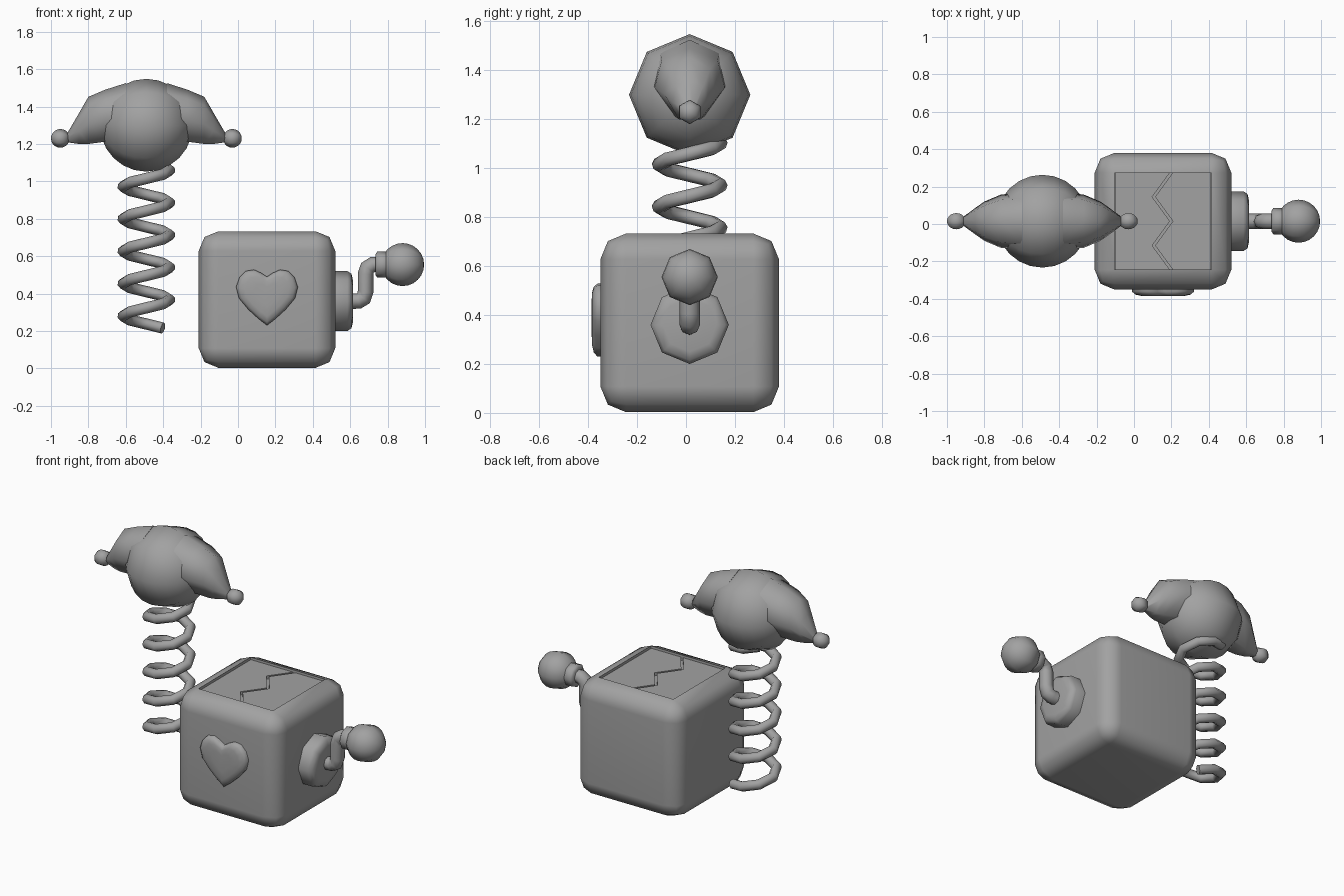
import bpy, bmesh
from math import sin, cos, pi, radians

cube = bpy.data.objects.get("Cube")
if cube:
    bpy.data.objects.remove(cube, do_unlink=True)

GREY = (0.36, 0.36, 0.36, 1)
grey = bpy.data.materials.new("plain_grey")
grey.use_nodes = True
grey.diffuse_color = GREY
grey.node_tree.nodes["Principled BSDF"].inputs["Base Color"].default_value = GREY

CY = 0.015                      # shared depth of all the parts
HEAD_X, HEAD_Z = -0.49, 1.3


def select(ob):
    bpy.ops.object.select_all(action="DESELECT")
    ob.select_set(True)
    bpy.context.view_layer.objects.active = ob


def finish(name, bm, angle=60):
    bmesh.ops.recalc_face_normals(bm, faces=bm.faces)
    mesh = bpy.data.meshes.new(name)
    bm.to_mesh(mesh)
    bm.free()
    mesh.materials.append(grey)
    ob = bpy.data.objects.new(name, mesh)
    bpy.context.collection.objects.link(ob)
    select(ob)
    bpy.ops.object.shade_smooth_by_angle(angle=radians(angle))
    return ob


def loft(name, rings, angle=60):
    """Skin a list of equally sized vertex rings and cap both ends."""
    bm = bmesh.new()
    rows = [[bm.verts.new(p) for p in ring] for ring in rings]
    for a, b in zip(rows, rows[1:]):
        for i in range(len(a)):
            j = (i + 1) % len(a)
            bm.faces.new((a[i], a[j], b[j], b[i]))
    bm.faces.new(rows[0])
    bm.faces.new(rows[-1])
    bmesh.ops.remove_doubles(bm, verts=bm.verts, dist=1e-5)
    return finish(name, bm, angle)


def turned(name, profile, z, sides=8):
    """Turn (x, radius) points about a line parallel to x."""
    angles = [2 * pi * i / sides for i in range(sides)]
    return loft(name, [[(x, CY + r * sin(a), z + r * cos(a)) for a in angles]
                       for x, r in profile])


def ball(name, x, z, r, sides=8, steps=12):
    arc = [pi * i / steps for i in range(steps + 1)]
    return turned(name, [(x - r * cos(a), r * sin(a)) for a in arc], z, sides)


def tube(name, points, radius):
    curve = bpy.data.curves.new(name, "CURVE")
    curve.dimensions = "3D"
    curve.bevel_depth = radius
    curve.bevel_resolution = 2
    curve.use_fill_caps = True
    spline = curve.splines.new("POLY")
    spline.points.add(len(points) - 1)
    for point, co in zip(spline.points, points):
        point.co = (*co, 1)
    curve.materials.append(grey)
    ob = bpy.data.objects.new(name, curve)
    bpy.context.collection.objects.link(ob)
    select(ob)
    bpy.ops.object.convert(target="MESH")
    bpy.ops.object.shade_smooth_by_angle(angle=radians(70))


# Rounded box with a sunken opening in its top
SIDE, BX, LID = 0.73, 0.155, 0.26
bm = bmesh.new()
bmesh.ops.create_cube(bm, size=SIDE)
bmesh.ops.bevel(bm, geom=bm.edges[:], offset=SIDE / 2 - LID, segments=2,
                profile=0.5, affect="EDGES")
bmesh.ops.translate(bm, verts=bm.verts, vec=(BX, CY, SIDE / 2 + 0.003))
top = max(bm.faces, key=lambda f: f.calc_center_median().z)
bmesh.ops.inset_individual(bm, faces=[top], thickness=0.002)
bmesh.ops.inset_individual(bm, faces=[top], thickness=0.0005, depth=-0.035)
box = finish("box", bm)
box.modifiers.new("even_shading", "WEIGHTED_NORMAL").keep_sharp = True

# Two lid halves that meet in a zigzag crack
for name, s in (("lid_left", 1), ("lid_right", -1)):
    edge = [(BX + (0.045 if i % 2 == 0 else -0.05) + s * 0.008,
             CY + LID * (i / 2 - 1)) for i in range(5)]
    far = BX + s * (LID - 0.003)
    outline = edge + [(far, CY + LID), (far, CY - LID)]
    loft(name, [[(x, y, z) for x, y in outline] for z in (0.69, 0.718)], 30)

# Puffed heart on the front
half = [(0, 0.09), (0.03, 0.11), (0.07, 0.128), (0.115, 0.12), (0.148, 0.085),
        (0.165, 0.035), (0.15, -0.025), (0.1, -0.085), (0.045, -0.135), (0, -0.17)]
heart = half + [(-x, z) for x, z in half[-2:0:-1]]
loft("heart", [[(BX + x * s, y, 0.4 + z * s) for x, z in heart]
               for y, s in ((-0.33, 1), (-0.362, 1), (-0.377, 0.9), (-0.384, 0.72),
                            (-0.386, 0.4))])

# Crank: hub, bent arm, collar and knob
turned("crank_hub", [(0.5, 0.16), (0.585, 0.16), (0.607, 0.145), (0.615, 0.11)], 0.36)
tube("crank_arm", [(x, CY, z) for x, z in
                   ((0.58, 0.36), (0.645, 0.36), (0.672, 0.375), (0.682, 0.41),
                    (0.682, 0.505), (0.692, 0.538), (0.72, 0.555), (0.77, 0.555))], 0.042)
turned("crank_collar", [(0.735, 0.055), (0.745, 0.07), (0.8, 0.07), (0.81, 0.055)], 0.555)
ball("crank_knob", 0.88, 0.555, 0.115)

# Coil spring
PITCH, COIL = 0.173, 0.125
turns = [i / 8 for i in range(1, 44)]
tube("spring", [(HEAD_X + COIL * cos(2 * pi * t), CY + COIL * sin(2 * pi * t),
                 0.194 + PITCH * t) for t in turns], 0.03)

# Head
ball("head", HEAD_X, HEAD_Z, 0.248)

# Drooping cap points with a bobble on each tip
section = [(0, 1), (0.8, 0.82), (1, 0.42), (0.42, 0), (-0.42, 0), (-1, 0.42), (-0.8, 0.82)]
stations = [(0.11, 1.22, 1.525, 0.15), (0.22, 1.212, 1.49, 0.143),
            (0.31, 1.2, 1.452, 0.105), (0.36, 1.2, 1.365, 0.07),
            (0.43, 1.21, 1.245, 0.018)]
for side, s in (("left", 1), ("right", -1)):
    loft("cap_point_" + side,
         [[(HEAD_X + s * dx, CY + y * w, low + t * (high - low)) for y, t in section]
          for dx, low, high, w in stations])
    ball("bobble_" + side, HEAD_X + s * 0.46, 1.23, 0.05, sides=6, steps=10)
